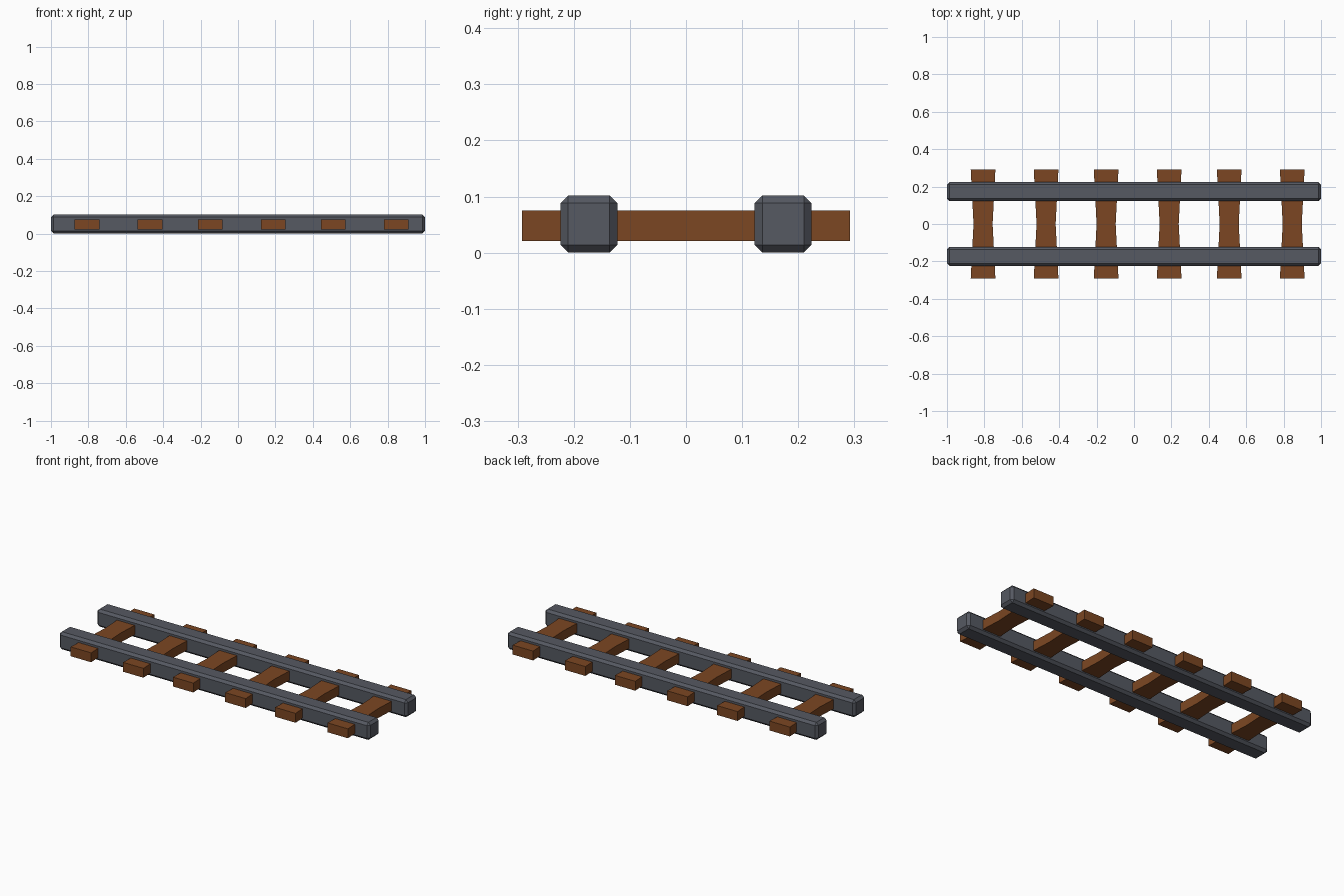
import bpy, bmesh

if "Cube" in bpy.data.objects:
    bpy.data.objects.remove(bpy.data.objects["Cube"])


def material(name, rgb):
    m = bpy.data.materials.new(name)
    m.diffuse_color = (*rgb, 1)
    m.use_nodes = True
    m.node_tree.nodes["Principled BSDF"].inputs["Base Color"].default_value = m.diffuse_color
    return m


STEEL = material("grey_steel", (0.092, 0.1, 0.122))
WOOD = material("brown_wood", (0.2, 0.062, 0.016))


def finish(bm, name, mat):
    bmesh.ops.recalc_face_normals(bm, faces=bm.faces)
    mesh = bpy.data.meshes.new(name)
    bm.to_mesh(mesh)
    bm.free()
    mesh.materials.append(mat)
    ob = bpy.data.objects.new(name, mesh)
    bpy.context.collection.objects.link(ob)
    return ob


# Rails: long square bars with every edge chamfered
def rail(name, y):
    bm = bmesh.new()
    bmesh.ops.create_cube(bm, size=1)
    for v in bm.verts:
        v.co = (v.co.x * 2, y + v.co.y * 0.102, 0.051 + v.co.z * 0.102)
    bmesh.ops.bevel(bm, geom=bm.edges[:], offset=0.014, segments=1,
                    affect='EDGES', profile=0.5)
    finish(bm, name, STEEL)


rail("rail_front", -0.173)
rail("rail_back", 0.173)


# Sleepers: planks that narrow to a waist at the middle
def sleeper(name, x):
    bm = bmesh.new()
    outline = [(-0.066, -0.292), (0.066, -0.292), (0.051, 0),
               (0.066, 0.292), (-0.066, 0.292), (-0.051, 0)]
    v = [bm.verts.new((x + px, py, 0.021)) for px, py in outline]
    faces = [bm.faces.new((v[0], v[1], v[2], v[5])),
             bm.faces.new((v[5], v[2], v[3], v[4]))]
    top = bmesh.ops.extrude_face_region(bm, geom=faces, use_keep_orig=True)
    for g in top["geom"]:
        if isinstance(g, bmesh.types.BMVert):
            g.co.z = 0.0755
    # drop the inner waist edges' leftover internal faces, if any
    inner = [f for f in bm.faces if abs(f.normal.z) < 0.1 and
             all(abs(w.co.y) < 1e-5 for w in f.verts)]
    bmesh.ops.delete(bm, geom=inner, context='FACES_ONLY')
    finish(bm, name, WOOD)


# Three pairs of sleepers, slightly uneven spacing
for i in range(6):
    sleeper(f"sleeper_{i + 1}", -0.807 + (i // 2) * 0.658 + (i % 2) * 0.337)
